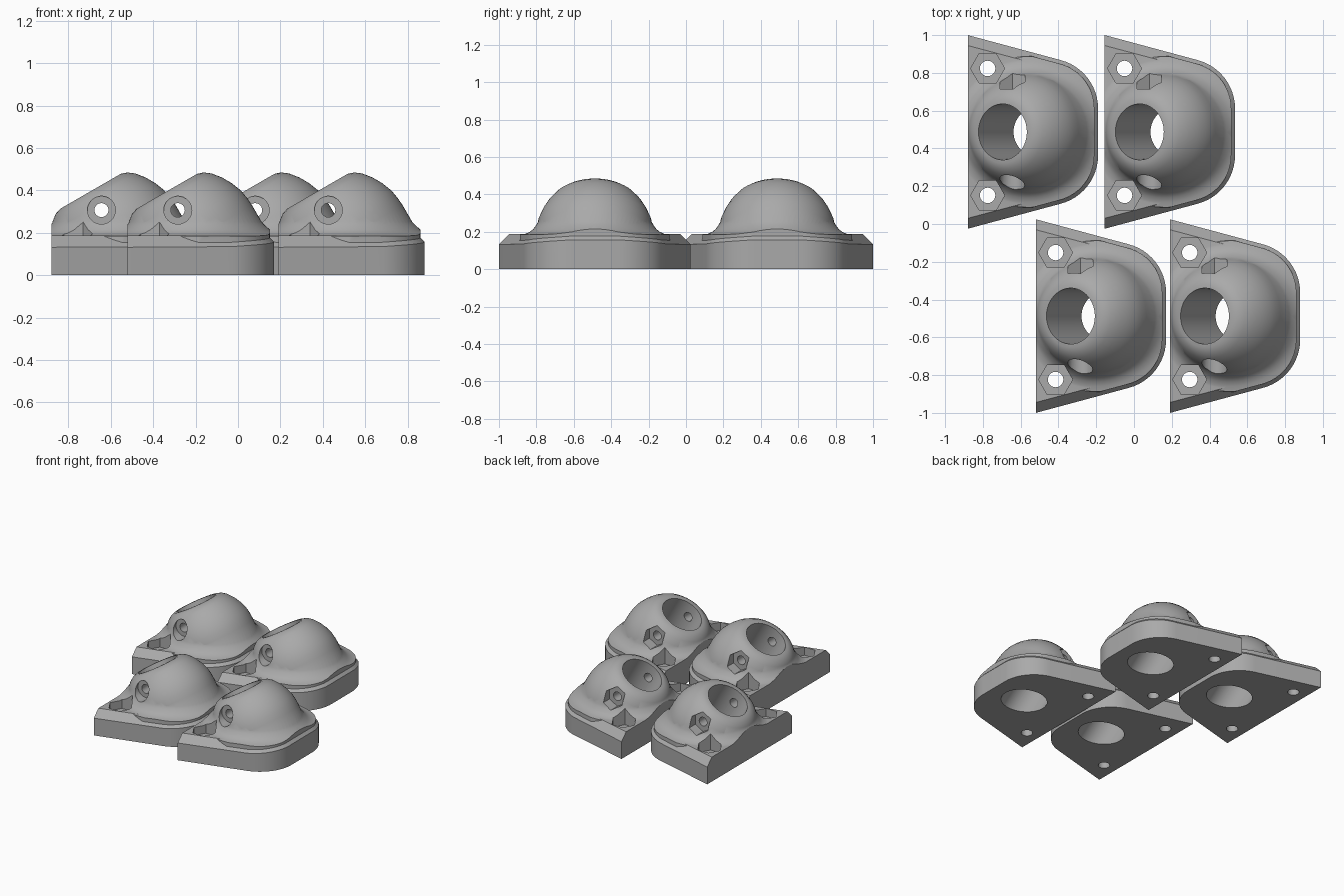
import bpy, bmesh, math
from mathutils import Vector, Matrix

if "Cube" in bpy.data.objects:
    bpy.data.objects.remove(bpy.data.objects["Cube"])

TILT = math.radians(30)
FOOT = Vector((0.413, 0, 0))                       # where the bore axis meets the ground
AXIS = Vector((-math.sin(TILT), 0, math.cos(TILT)))
# dome profile: radius, distance along the tilted axis
PROFILE = [(0.315, -0.25), (0.315, 0.20), (0.312, 0.24), (0.304, 0.286), (0.284, 0.337),
           (0.258, 0.383), (0.225, 0.424), (0.195, 0.447), (0.165, 0.457)]

grey = bpy.data.materials.new("grey plastic")
grey.diffuse_color = (0.40, 0.40, 0.40, 1)
grey.use_nodes = True
grey.node_tree.nodes["Principled BSDF"].inputs["Base Color"].default_value = grey.diffuse_color


def loft(name, rings):
    """Closed solid through rings with equal point counts."""
    bm = bmesh.new()
    rows = [[bm.verts.new(p) for p in ring] for ring in rings]
    n = len(rows[0])
    for a, b in zip(rows, rows[1:]):
        for i in range(n):
            j = (i + 1) % n
            bm.faces.new((a[i], a[j], b[j], b[i]))
    bm.faces.new(rows[0][::-1])
    bm.faces.new(rows[-1])
    bmesh.ops.recalc_face_normals(bm, faces=bm.faces)
    me = bpy.data.meshes.new(name)
    bm.to_mesh(me)
    bm.free()
    ob = bpy.data.objects.new(name, me)
    bpy.context.collection.objects.link(ob)
    return ob


def prism(name, sides, radius, start, direction, length, turn=0.0):
    """Cylinder or hexagon from a start point along a direction."""
    rot = Vector(direction).to_track_quat('Z', 'Y').to_matrix()
    ring = [Vector((radius * math.cos(turn + math.tau * i / sides),
                    radius * math.sin(turn + math.tau * i / sides), 0)) for i in range(sides)]
    return loft(name, [[Vector(start) + rot @ (p + Vector((0, 0, h))) for p in ring]
                       for h in (0, length)])


def boolean(ob, tool, operation):
    mod = ob.modifiers.new("cut", 'BOOLEAN')
    mod.object, mod.operation, mod.solver = tool, operation, 'EXACT'
    bpy.context.view_layer.objects.active = ob
    bpy.ops.object.modifier_apply(modifier=mod.name)
    bpy.data.objects.remove(tool)


def outline(inset, height):
    """Base plan: straight back edge, slanted sides, rounded nose."""
    r, cy, top = 0.266, 0.123, 75.4
    half = []
    for i in range(13):
        deg = top * i / 12
        a = math.radians(deg)
        d = inset(deg / top)
        half.append((0.69 - r + (r - d) * math.cos(a), cy + (r - d) * math.sin(a), height(d)))
    d = inset(1.15)
    half.append((0, 0.5125 - d, height(d)))
    return [(x, -y, z) for x, y, z in reversed(half)] + half


def dome_radius(h):
    if h >= PROFILE[-1][1]:
        return 0
    for (r0, h0), (r1, h1) in zip(PROFILE, PROFILE[1:]):
        if h <= h1:
            return r0 + (r1 - r0) * max(0, (h - h0) / (h1 - h0))


def contour(z, offset, n=72):
    """Level slice of the tilted dome, widened by offset."""
    ring = []
    for i in range(n):
        d = Vector((math.cos(math.tau * i / n), math.sin(math.tau * i / n), 0))
        lo, hi = 0.0, 0.8
        for _ in range(30):
            mid = (lo + hi) / 2
            v = Vector((0.30, 0, z)) + d * mid - FOOT
            h = v.dot(AXIS)
            lo, hi = (mid, hi) if (v - AXIS * h).length < dome_radius(h) else (lo, mid)
        ring.append(Vector((0.30, 0, z)) + d * (lo + offset))
    return ring


# base plate with a chamfer that narrows towards the nose
chamfer = lambda t: 0.03 + 0.022 * t
body = loft("mounting_bracket", [outline(lambda t: 0, lambda d: 0),
                                 [(a[0], a[1], b[2]) for a, b in
                                  zip(outline(lambda t: 0, lambda d: 0),
                                      outline(chamfer, lambda d: 0.187 - d))],
                                 outline(chamfer, lambda d: 0.187)])

# tilted dome with a flared skirt, trimmed to the plate
rot = Matrix.Rotation(-TILT, 3, 'Y')
dome = loft("dome", [[FOOT + rot @ Vector((r * math.cos(math.tau * i / 72),
                                           r * math.sin(math.tau * i / 72), h))
                      for i in range(72)] for r, h in PROFILE])
skirt = loft("skirt", [contour(z, o) for z, o in
                       [(0.12, 0.09), (0.184, 0.085), (0.189, 0.058), (0.199, 0.035),
                        (0.214, 0.018), (0.236, 0.006), (0.262, -0.004)]])
boolean(dome, skirt, 'UNION')
trim = loft("trim", [outline(lambda t: 0.02, lambda d: z) for z in (0.06, 1.0)])
boolean(dome, trim, 'INTERSECT')
boolean(body, dome, 'UNION')

# main bore along the tilted axis
boolean(body, prism("bore", 64, 0.148, FOOT - AXIS * 0.3, AXIS, 1.0), 'DIFFERENCE')
# clamping screw: through hole, round head recess in front, hex nut pocket behind
boolean(body, prism("screw_hole", 24, 0.033, (0.236, -0.6, 0.307), (0, 1, 0), 1.2), 'DIFFERENCE')
boolean(body, prism("head_recess", 32, 0.066, (0.236, -0.222, 0.307), (0, -1, 0), 0.3), 'DIFFERENCE')
hexagon = [(0.236 + 0.076 * math.sin(math.tau * i / 6), 0.307 + 0.076 * math.cos(math.tau * i / 6))
           for i in range(6)]
boolean(body, loft("nut_pocket", [[(x, y, z) for x, z in hexagon] for y in (0.226, 0.5)]), 'DIFFERENCE')
# mounting holes with hexagonal seats
for s in (-1, 1):
    boolean(body, prism("mount_hole", 24, 0.041, (0.105, s * 0.336, -0.1), (0, 0, 1), 0.5), 'DIFFERENCE')
    seat = [(0.105 + 0.09 * math.cos(math.tau * i / 6), s * 0.336 + 0.09 * math.sin(math.tau * i / 6))
            for i in range(6)]
    boolean(body, loft("seat", [[(x, y, z) for x, y in seat] for z in (0.125, 0.5)]), 'DIFFERENCE')

body.data.materials.clear()
body.data.materials.append(grey)
for p in body.data.polygons:
    p.material_index = 0
bpy.ops.object.select_all(action='DESELECT')
body.select_set(True)
bpy.context.view_layer.objects.active = body
bpy.ops.object.shade_smooth_by_angle(angle=math.radians(28))

# four copies in a staggered layout
for i, (x, y) in enumerate([(-0.88, 0.4875), (-0.155, 0.4875), (-0.52, -0.4875), (0.19, -0.4875)]):
    ob = body if i == 0 else body.copy()
    if i:
        bpy.context.collection.objects.link(ob)
    ob.name = f"mounting_bracket_{i + 1}"
    ob.location = (x, y, 0)
